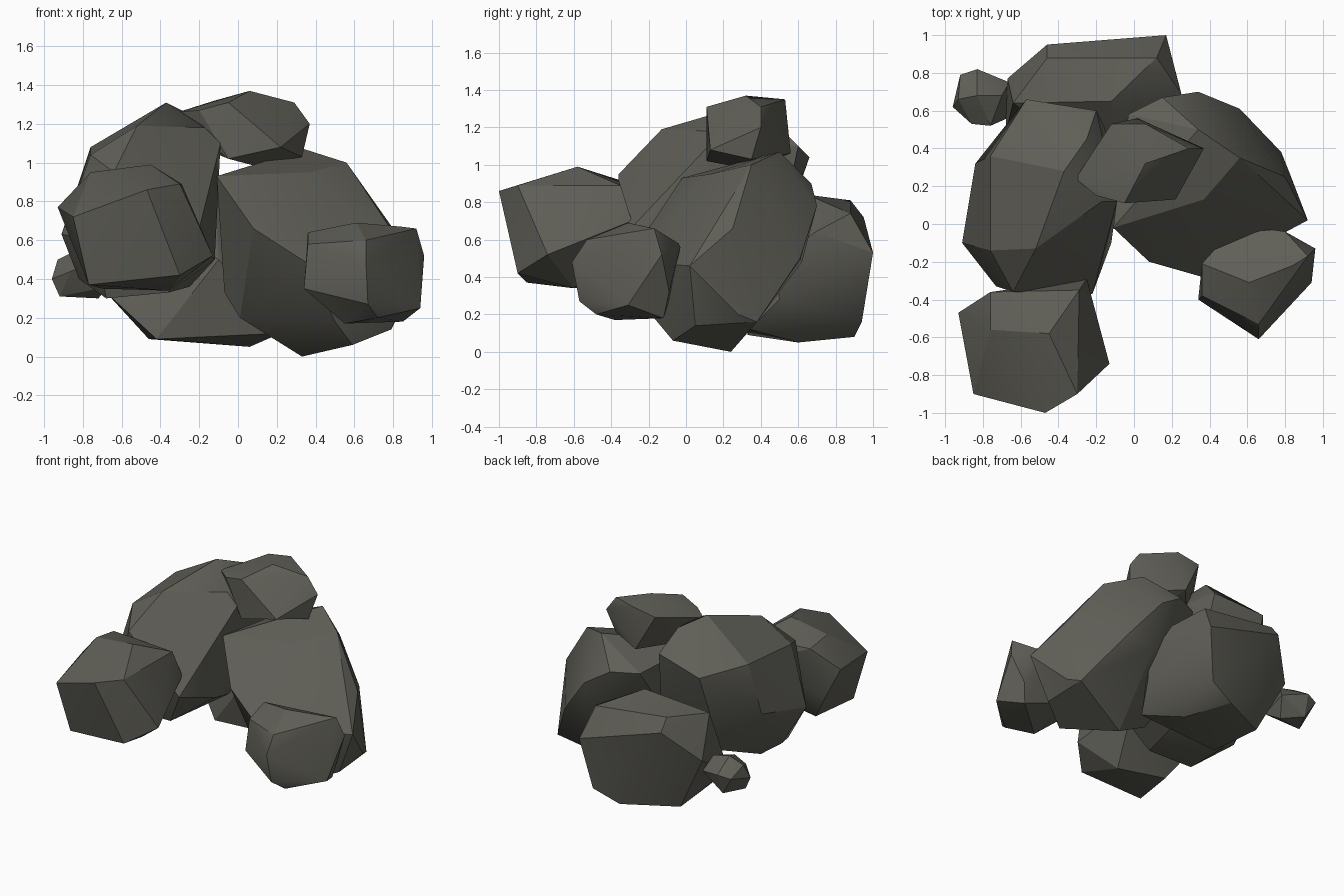
import bpy, bmesh, math

stone = bpy.data.materials.new("dark olive grey stone")
stone.diffuse_color = (0.115, 0.113, 0.095, 1.0)


def boulder(name, corners):
    """A chiselled rock: convex hull of its corners, sharp where facets turn strongly."""
    bm = bmesh.new()
    for c in corners:
        bm.verts.new(c)
    hull = bmesh.ops.convex_hull(bm, input=bm.verts[:])
    inside = {g for g in hull["geom_interior"] if isinstance(g, bmesh.types.BMVert)}
    bmesh.ops.delete(bm, geom=list(inside), context='VERTS')
    bmesh.ops.dissolve_limit(bm, angle_limit=math.radians(3),
                             verts=bm.verts[:], edges=bm.edges[:])
    bmesh.ops.recalc_face_normals(bm, faces=bm.faces[:])
    for f in bm.faces:
        f.smooth = True
    for e in bm.edges:
        e.smooth = e.calc_face_angle(0) < math.radians(25)
    me = bpy.data.meshes.new(name)
    bm.to_mesh(me)
    bm.free()
    me.materials.append(stone)
    ob = bpy.data.objects.new(name, me)
    bpy.context.collection.objects.link(ob)
    return ob


# Blocky rock at the front left
boulder("front_left_rock", [
    (-.93, -.47, .77), (-.85, -.90, .72), (-.47, -1.0, .86), (-.30, -.90, .89),
    (-.30, -.90, .42), (-.13, -.74, .52), (-.76, -.56, .95), (-.45, -.58, .99),
    (-.29, -.35, .89), (-.76, -.36, .92), (-.25, -.29, .70), (-.77, -.85, .37),
    (-.36, -.60, .34), (-.70, -.51, .35), (-.84, -.42, .56)])

# Small rock at the front right
boulder("front_right_rock", [
    (.36, -.21, .64), (.34, -.40, .35), (.36, -.38, .58), (.66, -.61, .48),
    (.66, -.53, .60), (.67, -.57, .27), (.72, -.48, .20), (.61, -.31, .69),
    (.84, -.22, .67), (.92, -.17, .66), (.96, -.13, .52), (.94, -.31, .25),
    (.55, -.38, .17), (.85, -.12, .18), (.88, -.09, .32), (.80, -.04, .58),
    (.73, -.03, .56), (.50, -.05, .56), (.50, -.08, .30)])

# Large boulder on the right, touching the ground
boulder("large_right_boulder", [
    (-.11, -.02, .93), (.37, .13, .95), (.34, .50, 1.07), (.56, .35, 1.0),
    (.80, .25, .66), (.92, .02, .46), (.78, .38, .16), (.82, .28, .20),
    (.56, .61, .50), (.34, .70, .78), (.15, .67, .90), (-.03, .58, .90),
    (.08, -.20, .66), (.36, -.28, .48), (.01, .12, .20), (-.07, .18, .33),
    (.33, .24, 0), (.59, -.07, .06), (.50, -.17, .18), (.79, .05, .14),
    (.34, .62, .48)])

# Large boulder leaning on the left
boulder("large_left_boulder", [
    (-.91, -.10, .63), (-.84, .32, .72), (-.76, -.14, 1.04), (-.52, -.13, 1.19),
    (-.37, .28, 1.31), (-.25, .45, 1.25), (-.20, .60, 1.10), (-.57, .66, 1.04),
    (-.17, .12, 1.18), (-.09, .12, 1.10), (-.22, -.37, .58), (-.12, -.10, .50),
    (-.64, -.36, .95), (-.73, -.33, .60), (-.68, .10, .30), (-.82, .06, .40),
    (-.68, -.22, .30), (-.36, -.27, .33), (-.25, .25, .36), (-.15, .50, .62),
    (-.60, .45, .44), (-.76, .36, 1.08)])

# Rock perched on top
boulder("top_rock", [
    (-.31, .24, 1.26), (-.20, .15, 1.27), (-.05, .11, 1.31), (-.05, .11, 1.02),
    (.22, .13, 1.08), (.37, .40, 1.20), (.29, .40, 1.31), (.06, .32, 1.37),
    (.06, .53, 1.35), (-.12, .53, 1.32), (.33, .35, 1.03), (.02, .56, 1.06),
    (.10, .32, .98), (-.20, .30, 1.08)])

# Wide rock at the back
boulder("back_boulder", [
    (-.67, .77, .50), (-.46, .95, .72), (-.46, .88, .81), (.12, .88, .74),
    (.17, 1.0, .53), (.25, .69, .64), (-.12, .65, .84), (-.64, .64, .80),
    (.10, .94, .16), (-.09, .90, .08), (-.46, .72, .09), (.06, .60, .05),
    (-.42, .33, .09), (.22, .34, .12), (.30, .50, .28), (.27, .48, .48),
    (-.55, .45, .20), (-.68, .48, .33), (-.10, .25, .50)])

# Pebble at the back left
boulder("pebble", [
    (-.96, .62, .40), (-.92, .79, .44), (-.83, .82, .46), (-.66, .75, .42),
    (-.67, .56, .36), (-.76, .52, .48), (-.86, .53, .44), (-.93, .66, .50),
    (-.83, .68, .55), (-.70, .68, .52), (-.92, .62, .31), (-.72, .66, .30),
    (-.84, .77, .31)])
